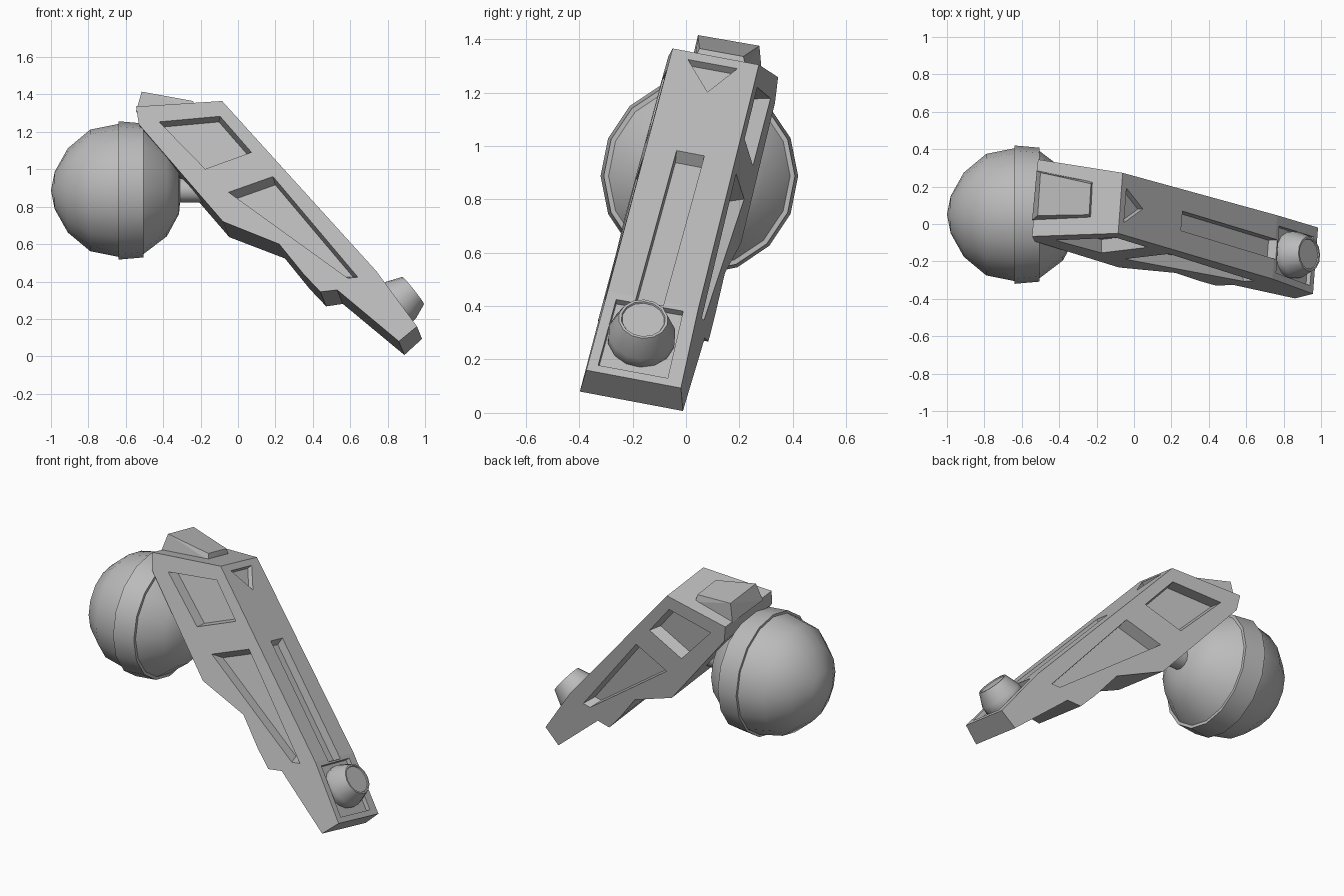
import bpy, bmesh, math
from mathutils import Vector, Matrix

old = bpy.data.objects.get("Cube")
if old:
    bpy.data.objects.remove(old, do_unlink=True)

grey = bpy.data.materials.new("plain_grey")
grey.use_nodes = True
COLOUR = (0.5, 0.5, 0.5, 1)
grey.diffuse_color = COLOUR
grey.node_tree.nodes["Principled BSDF"].inputs["Base Color"].default_value = COLOUR

# The leg is symmetric about a tilted mid plane
MID = Vector((-0.07, 0.1125, 1.34))
ACROSS = Vector((0.075, 0.98, -0.185)).normalized()
SIDE = Vector((0.017, -1, 0.283)).normalized()
SIDE_POINT = Vector((-0.085, -0.05, 1.365))


def mirrored(p):
    return p - 2 * (p - MID).dot(ACROSS) * ACROSS


def on_plane(pts, axis, point, normal):
    """Lift 2D points, given without one axis, onto a plane."""
    out = []
    for a, b in pts:
        p = Vector((a, b, 0))
        if axis == 0:
            p = Vector((0, a, b))
        elif axis == 1:
            p = Vector((a, 0, b))
        p[axis] += (point - p).dot(normal) / normal[axis]
        out.append(p)
    return out


def finish(name, bm, smooth=False):
    bmesh.ops.recalc_face_normals(bm, faces=bm.faces)
    mesh = bpy.data.meshes.new(name)
    bm.to_mesh(mesh)
    bm.free()
    mesh.materials.append(grey)
    ob = bpy.data.objects.new(name, mesh)
    bpy.context.collection.objects.link(ob)
    if smooth:
        bpy.ops.object.select_all(action='DESELECT')
        ob.select_set(True)
        bpy.context.view_layer.objects.active = ob
        bpy.ops.object.shade_smooth_by_angle(angle=math.radians(32))
    return ob


def hull(name, pts):
    bm = bmesh.new()
    verts = [bm.verts.new(p) for p in pts]
    bmesh.ops.convex_hull(bm, input=verts)
    return finish(name, bm)


def lathe(name, profile, origin, axis, sides):
    """Revolve (distance, radius) pairs about an axis."""
    bm = bmesh.new()
    verts = [bm.verts.new((r, 0, d)) for d, r in profile]
    edges = [bm.edges.new(pair) for pair in zip(verts, verts[1:])]
    bmesh.ops.spin(bm, geom=verts + edges, axis=(0, 0, 1), cent=(0, 0, 0),
                   angle=math.tau, steps=sides)
    bmesh.ops.remove_doubles(bm, verts=bm.verts, dist=0.0005)
    turn = Vector((0, 0, 1)).rotation_difference(Vector(axis)).to_matrix().to_4x4()
    bm.transform(Matrix.Translation(origin) @ turn)
    return finish(name, bm, smooth=True)


# Leg: side outline carried across to its mirror image
outline = [(-0.085, 1.365), (0.74, 0.455), (0.957, 0.16), (0.86, 0.08),
           (0.53, 0.355), (0.44, 0.345), (0.35, 0.44), (0.22, 0.60),
           (-0.08, 0.72), (-0.53, 1.24), (-0.545, 1.335)]
near = on_plane(outline, 1, SIDE_POINT, SIDE)
bm = bmesh.new()
front = [bm.verts.new(p) for p in near]
back = [bm.verts.new(mirrored(p)) for p in near]
bm.faces.new(front)
bm.faces.new(back)
for i in range(len(near)):
    j = (i + 1) % len(near)
    bm.faces.new((front[i], front[j], back[j], back[i]))
leg = finish("leg", bm)

cutters = []


def pocket(pts, normal, depth, taper, rise=0.01, both=False):
    """Cut a tapered recess below the given convex outline."""
    centre = sum(pts, Vector()) / len(pts)
    shape = [p + normal * rise for p in pts]
    shape += [centre + (p - centre) * taper - normal * depth for p in pts]
    cutters.append(hull("pocket_cutter", shape))
    if both:
        cutters.append(hull("pocket_cutter", [mirrored(p) for p in shape]))


# Side pockets
for pts in ([(-0.425, 1.255), (-0.095, 1.285), (0.075, 1.09), (-0.175, 1.0)],
            [(-0.055, 0.88), (0.185, 0.965), (0.645, 0.42), (0.59, 0.415)]):
    pocket(on_plane(pts, 1, SIDE_POINT, SIDE), SIDE, 0.07, 0.9, both=True)

# Triangle, long slot and knob seat on the upper face
top = ACROSS.cross(near[1] - near[0]).normalized()
top = top if top.z > 0 else -top
tip = ACROSS.cross(near[2] - near[1]).normalized()
tip = tip if tip.z > 0 else -tip
pocket(on_plane([(0.005, 1.325), (0.195, 1.29), (0.08, 1.2)], 0, near[0], top),
       top, 0.03, 0.9)
pocket(on_plane([(-0.035, 0.985), (0.07, 0.965), (-0.085, 0.40), (-0.19, 0.42)],
                0, near[0], top), top, 0.05, 0.95)
pocket(on_plane([(-0.265, 0.43), (-0.005, 0.385), (-0.065, 0.125), (-0.335, 0.175)],
                0, near[2], tip), tip, 0.025, 0.95, rise=0.06)

for cutter in cutters:
    mod = leg.modifiers.new("pocket", 'BOOLEAN')
    mod.operation = 'DIFFERENCE'
    mod.solver = 'EXACT'
    mod.object = cutter
bpy.context.view_layer.update()
graph = bpy.context.evaluated_depsgraph_get()
carved = bpy.data.meshes.new_from_object(leg.evaluated_get(graph))
leg.modifiers.clear()
leg.data = carved
for cutter in cutters:
    bpy.data.objects.remove(cutter, do_unlink=True)

# Wedge on the upper end
hull("top_wedge", [(-0.515, 0.045, 1.415), (-0.5, 0.275, 1.375),
                   (-0.24, 0.05, 1.365), (-0.23, 0.215, 1.335),
                   (-0.545, 0.02, 1.31), (-0.52, 0.285, 1.265),
                   (-0.23, 0.035, 1.33), (-0.22, 0.225, 1.29)])

# Hip ball with raised band, and its short axle
HIP = (0, 0.05, 0.887)
lathe("hip_ball", [(-1.0, 0), (-0.98, 0.1), (-0.91, 0.225), (-0.79, 0.325),
                   (-0.64, 0.355), (-0.64, 0.37), (-0.505, 0.358),
                   (-0.505, 0.34), (-0.38, 0.245), (-0.315, 0.125),
                   (-0.305, 0)], HIP, (1, 0, 0), 16)
lathe("hip_axle", [(-0.34, 0), (-0.34, 0.065), (-0.05, 0.065), (-0.05, 0)],
      HIP, (1, 0, 0), 12)

# Knob at the foot
lathe("foot_knob", [(-0.17, 0), (-0.17, 0.11), (-0.125, 0.127), (-0.085, 0.127),
                    (0, 0.093), (0, 0.083), (-0.006, 0.08), (-0.006, 0)],
      (0.937, -0.16, 0.352), (0.78, 0.06, 0.62), 14)
